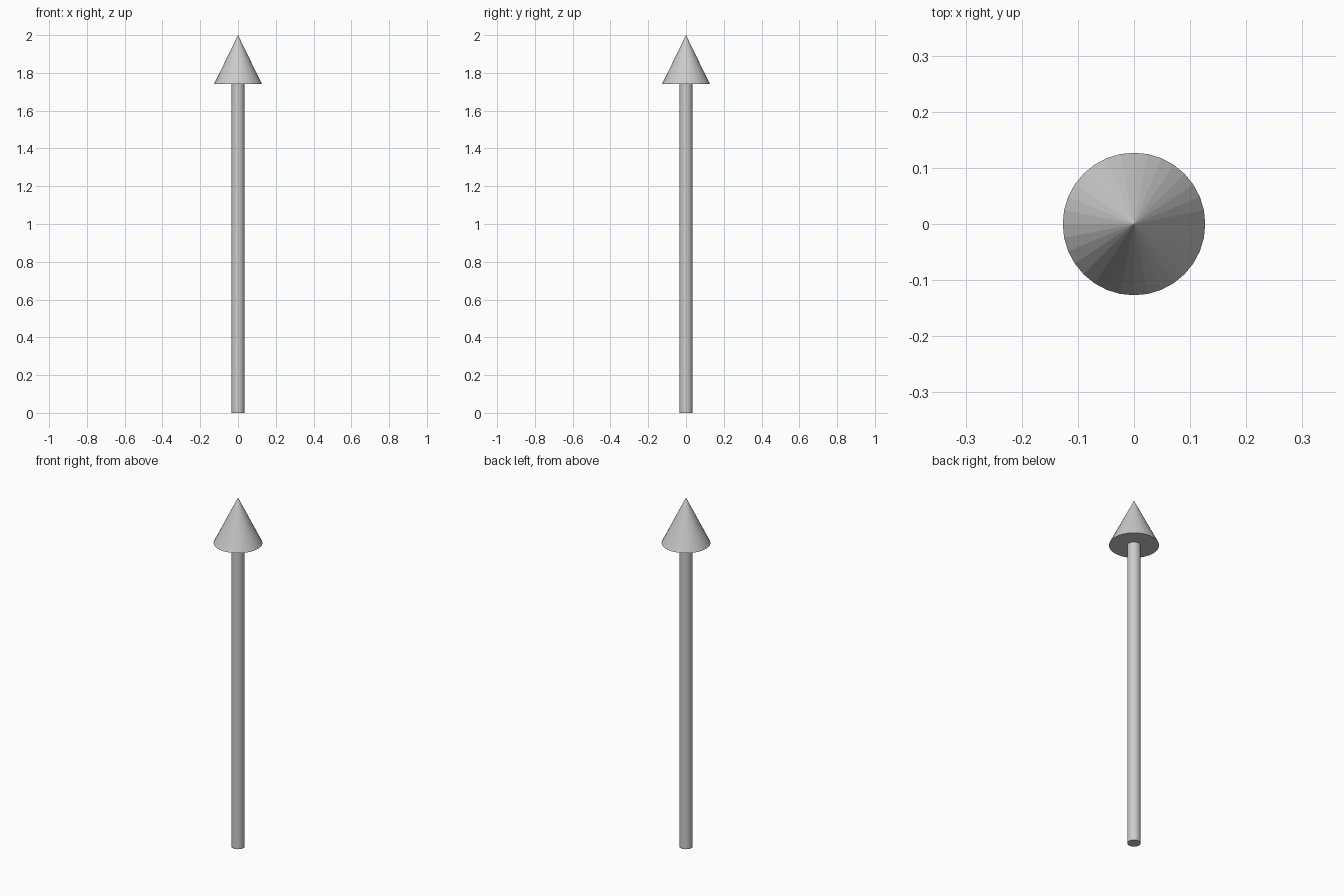
import bpy

if "Cube" in bpy.data.objects:
    bpy.data.objects.remove(bpy.data.objects["Cube"])

SIDES = 32
SHAFT_RADIUS = 0.034
HEAD_RADIUS = 0.127
HEAD_BASE = 1.74
TOP = 2.0

# Long round shaft standing on the ground
bpy.ops.mesh.primitive_cylinder_add(vertices=SIDES, radius=SHAFT_RADIUS, depth=HEAD_BASE,
                                    location=(0, 0, HEAD_BASE / 2))
bpy.context.object.name = "shaft"

# Pointed conical head with a flat underside
bpy.ops.mesh.primitive_cone_add(vertices=SIDES, radius1=HEAD_RADIUS, radius2=0,
                                depth=TOP - HEAD_BASE,
                                location=(0, 0, (TOP + HEAD_BASE) / 2))
bpy.context.object.name = "arrow_head"
